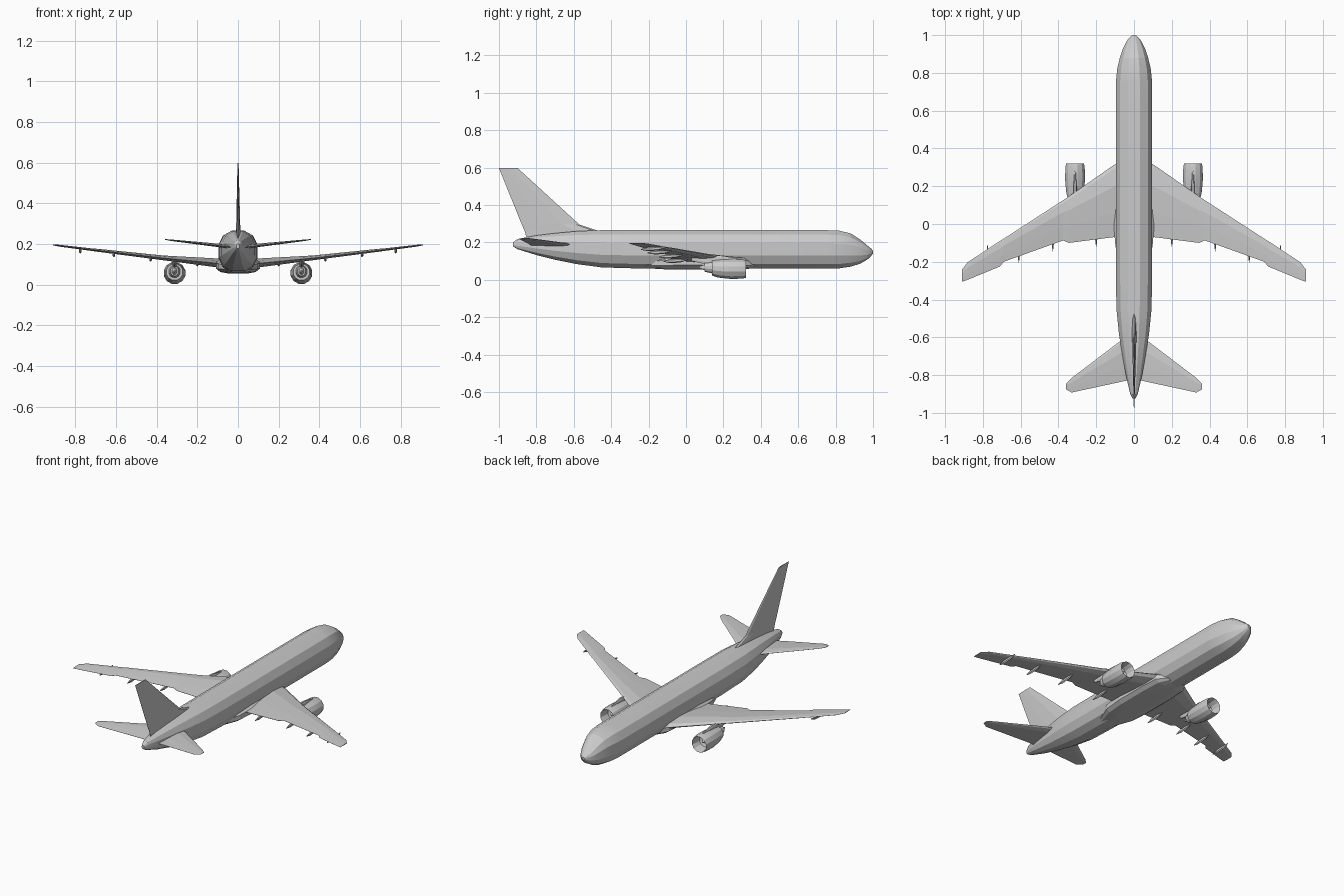
import bpy, bmesh
from math import sin, cos, pi, copysign

cube = bpy.data.objects.get("Cube")
if cube:
    bpy.data.objects.remove(cube)

grey = bpy.data.materials.new("airframe_grey")
grey.use_nodes = True
grey.diffuse_color = (0.6, 0.6, 0.6, 1)
grey.node_tree.nodes["Principled BSDF"].inputs["Base Color"].default_value = (0.6, 0.6, 0.6, 1)


def loft(name, rings, caps=True):
    """Skin a list of equal-length rings of points."""
    bm = bmesh.new()
    loops = [[bm.verts.new(p) for p in ring] for ring in rings]
    n = len(loops[0])
    for a, b in zip(loops, loops[1:]):
        for i in range(n):
            j = (i + 1) % n
            bm.faces.new((a[i], a[j], b[j], b[i]))
    if caps:
        bm.faces.new(loops[0])
        bm.faces.new(loops[-1])
    bmesh.ops.recalc_face_normals(bm, faces=bm.faces)
    mesh = bpy.data.meshes.new(name)
    bm.to_mesh(mesh)
    bm.free()
    obj = bpy.data.objects.new(name, mesh)
    bpy.context.collection.objects.link(obj)
    mesh.materials.append(grey)
    return obj


def mirror(obj):
    obj.modifiers.new("Mirror", "MIRROR").use_mirror_merge = False
    return obj


def smooth(obj, angle):
    bpy.ops.object.select_all(action="DESELECT")
    obj.select_set(True)
    bpy.context.view_layer.objects.active = obj
    bpy.ops.object.shade_smooth_by_angle(angle=angle)


def section(y, half, low, high, x=0, sides=12, power=0.85):
    """Rounded cross-section standing across the y axis."""
    ring = []
    for i in range(sides):
        a = 2 * pi * (i + 0.5) / sides
        c, s = cos(a), sin(a)
        ring.append((x + half * copysign(abs(c) ** power, c) / cos(pi / sides) ** power, y,
                     (low + high) / 2 + (high - low) / 2 * copysign(abs(s) ** power, s)
                     / sin(pi / 2 - pi / sides) ** power))
    return ring


# Chord fraction and thickness fraction around an aerofoil
FOIL = [(0, 0), (.06, .6), (.3, 1), (.65, .6), (1, .04), (1, -.04), (.6, -.5), (.25, -.8), (.06, -.5)]


def foil(x, front, back, z, thick, upright=False):
    ring = []
    for t, h in FOIL:
        y = front + (back - front) * t
        ring.append((h * thick, y, z) if upright else (x, y, z + h * thick))
    return ring


# Fuselage: y, half width, underside, top
body = [(-.925, .008, .178, .2), (-.9, .02, .163, .218), (-.8, .043, .132, .237),
        (-.7, .061, .107, .249), (-.58, .08, .083, .26), (-.45, .093, .066, .265),
        (-.25, .096, .06, .265), (.3, .096, .06, .265), (.75, .096, .06, .265),
        (.82, .089, .061, .262), (.88, .075, .07, .248), (.93, .058, .085, .216),
        (.97, .038, .108, .183), (.99, .021, .127, .167), (1, .008, .14, .155)]
smooth(loft("fuselage", [section(*s) for s in body]), 0.25)

# Belly fairing between the wings
belly = [(-.24, .05, .063, .1), (-.12, .098, .056, .125), (.0, .108, .054, .135),
         (.2, .108, .054, .135), (.31, .1, .056, .13), (.37, .06, .062, .1)]
loft("belly_fairing", [section(*s, power=.7) for s in belly])

# Main wing: x, leading edge, trailing edge, height, half thickness
wing = [(.04, .35, -.065, .1, .026), (.11, .31, -.07, .105, .024), (.345, .146, -.1, .128, .014),
        (.375, .126, -.087, .131, .013), (.69, -.078, -.2, .168, .008),
        (.71, -.09, -.225, .17, .007), (.88, -.202, -.295, .191, .005), (.91, -.24, -.306, .195, .002)]
mirror(loft("main_wing", [foil(*s) for s in wing]))

# Tailplane
tailplane = [(.02, -.585, -.825, .182, .011), (.08, -.625, -.838, .19, .01),
             (.33, -.815, -.892, .218, .004), (.36, -.845, -.875, .222, .002)]
mirror(loft("tailplane", [foil(*s) for s in tailplane]))

# Tail fin with its dorsal fillet
fin = [(0, -.45, -.85, .215, .014), (0, -.47, -.863, .262, .013),
       (0, -.57, -.878, .295, .011), (0, -.9, -1, .597, .003)]
loft("tail_fin", [foil(*s, upright=True) for s in fin])

# Engines: the skin turns inward at the front to form the intake
ENGINE_X = .312
nacelle = [(.25, .018, .042, .077), (.26, .038, .02, .094), (.31, .044, .013, .1),
           (.32, .047, .01, .104), (.3, .051, .006, .109), (.24, .053, .004, .11),
           (.17, .047, .012, .106), (.14, .04, .022, .102), (.14, .028, .034, .094),
           (.1, .02, .043, .09), (.1, .013, .05, .082), (.07, .003, .062, .07)]
engine = loft("engine", [section(*s, x=ENGINE_X, power=1) for s in nacelle])
smooth(mirror(engine), 0.4)

spinner = [(.25, .016, .042, .075), (.275, .009, .05, .068), (.288, .002, .057, .061)]
mirror(loft("fan_spinner", [section(*s, x=ENGINE_X, power=1) for s in spinner]))

# Pylons joining engines to the wing
pylon = [(.28, .003, .095, .112), (.2, .009, .095, .128), (.12, .009, .08, .13), (.03, .003, .1, .13)]
mirror(loft("engine_pylon", [section(*s, x=ENGINE_X, sides=8, power=.7) for s in pylon]))

# Flap track fairings under the trailing edge: x, rear end, underside of the wing
for label, x, rear, z in (("inner", .2, -.12, .108), ("middle", .43, -.145, .132),
                          ("outer", .61, -.205, .154), ("tip", .775, -.24, .172)):
    pod = [(rear, .001, z - .012, z - .008), (rear + .04, .006, z - .018, z + .002),
           (rear + .09, .006, z - .014, z + .004), (rear + .13, .001, z - .002, z + .004)]
    mirror(loft(label + "_flap_fairing", [section(*s, x=x, sides=6, power=1) for s in pod]))
